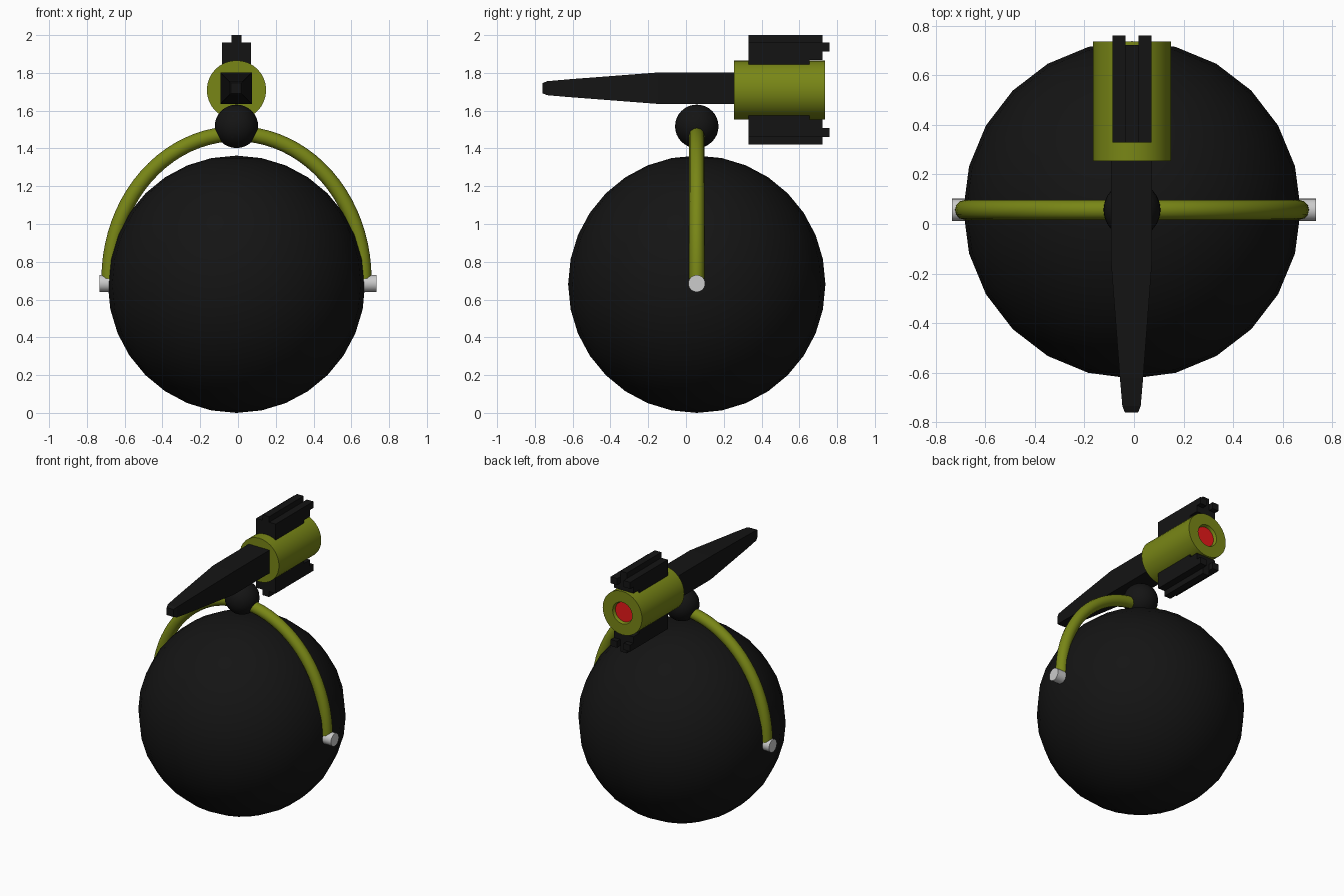
import bpy, bmesh, math
from mathutils import Matrix, Vector

if "Cube" in bpy.data.objects:
    bpy.data.objects.remove(bpy.data.objects["Cube"])

CX, CY = -0.008, 0.057        # centre of ball and arch
GZ = 1.71                     # axis height of the upper unit


def material(name, rgb):
    m = bpy.data.materials.new(name)
    m.diffuse_color = (*rgb, 1)
    m.use_nodes = True
    m.node_tree.nodes["Principled BSDF"].inputs["Base Color"].default_value = m.diffuse_color
    return m


BLACK = material("black", (0.007, 0.007, 0.007))
OLIVE = material("olive", (0.19, 0.24, 0.008))
RED = material("red", (0.8, 0.01, 0.01))


def finish(bm, name, mat=None, smooth=None):
    bmesh.ops.recalc_face_normals(bm, faces=bm.faces)
    me = bpy.data.meshes.new(name)
    bm.to_mesh(me)
    bm.free()
    ob = bpy.data.objects.new(name, me)
    bpy.context.collection.objects.link(ob)
    if mat:
        me.materials.append(mat)
    if smooth:
        bpy.ops.object.select_all(action='DESELECT')
        ob.select_set(True)
        bpy.context.view_layer.objects.active = ob
        bpy.ops.object.shade_smooth_by_angle(angle=math.radians(smooth))
    return ob


def ball(name, loc, r):
    bm = bmesh.new()
    bmesh.ops.create_uvsphere(bm, u_segments=24, v_segments=16, radius=r,
                              matrix=Matrix.Translation(loc))
    return finish(bm, name, BLACK, 40)


def loft(name, sections, sides, centre, mat, turn=0, smooth=None, cap_end=True):
    """Skin regular polygons of (y, radius) along the y axis."""
    bm = bmesh.new()
    rings = []
    for y, r in sections:
        rings.append([bm.verts.new((centre[0] + r * math.cos(a), y, centre[1] + r * math.sin(a)))
                      for a in (turn + 2 * math.pi * i / sides for i in range(sides))])
    for a, b in zip(rings, rings[1:]):
        for i in range(sides):
            j = (i + 1) % sides
            bm.faces.new((a[i], a[j], b[j], b[i]))
    bm.faces.new(rings[0])
    if cap_end:
        bm.faces.new(rings[-1])
    return finish(bm, name, mat, smooth)


# Large ball, joint ball
ball("large_ball", (CX, CY, 0.681), 0.681)
ball("joint_ball", (CX, CY, 1.517), 0.115)

# Axle through the large ball
bm = bmesh.new()
bmesh.ops.create_cone(bm, cap_ends=True, segments=24, radius1=0.045, radius2=0.045, depth=1.468,
                      matrix=Matrix.Translation((0, CY, 0.685)) @ Matrix.Rotation(math.pi / 2, 4, 'Y'))
finish(bm, "axle", None, 40)

# Tubular arch from axle end to axle end
cu = bpy.data.curves.new("arch", 'CURVE')
cu.dimensions = '3D'
cu.bevel_depth = 0.04
cu.bevel_resolution = 4
cu.use_fill_caps = True
sp = cu.splines.new('POLY')
N = 40
sp.points.add(N)
for i, p in enumerate(sp.points):
    a = math.pi * i / N
    p.co = (CX + 0.675 * math.cos(a), CY, 0.71 + 0.768 * math.sin(a), 1)
arch = bpy.data.objects.new("arch", cu)
bpy.context.collection.objects.link(arch)
bpy.ops.object.select_all(action='DESELECT')
arch.select_set(True)
bpy.context.view_layer.objects.active = arch
bpy.ops.object.convert(target='MESH')
arch = bpy.context.object
arch.data.materials.clear()
arch.data.materials.append(OLIVE)
bpy.ops.object.shade_smooth_by_angle(angle=math.radians(40))

# Tapered square spike
S2 = math.sqrt(2)
loft("spike", [(y, h * S2) for y, h in
               ((-0.76, 0.027), (-0.735, 0.037), (-0.62, 0.047), (-0.15, 0.083), (0.27, 0.083))],
     4, (CX - 0.002, 1.719), BLACK, math.pi / 4)

# Drum with a shallow recess and red lens at the back
loft("drum", [(0.255, 0.157), (0.737, 0.157), (0.737, 0.078), (0.715, 0.07)],
     32, (CX, GZ - 0.001), OLIVE, 0, 30, cap_end=False)
loft("lens", [(0.70, 0.071), (0.716, 0.071)], 32, (CX, GZ - 0.001), RED, 0, 30)


# Rail blocks above and below the drum
def rail(name, s):
    bm = bmesh.new()
    # x, y and z ranges; z is measured from the drum axis
    boxes = [((-0.078, 0.078), (0.33, 0.655), (0.11, 0.25)),    # body
             ((-0.078, 0.078), (0.655, 0.723), (0.157, 0.25)),  # overhang
             ((-0.026, 0.026), (0.33, 0.723), (0.25, 0.29)),    # ridge
             ((-0.078, -0.026), (0.723, 0.76), (0.203, 0.25)),  # prongs
             ((0.026, 0.078), (0.723, 0.76), (0.203, 0.25))]
    for rng in boxes:
        c = Vector([(a + b) / 2 for a, b in rng])
        d = [b - a for a, b in rng]
        c = Vector((c.x + CX, c.y, GZ + s * c.z))
        bmesh.ops.create_cube(bm, size=1, matrix=Matrix.Translation(c) @ Matrix.Diagonal((*d, 1)))
    finish(bm, name, BLACK)


rail("top_rail", 1)
rail("bottom_rail", -1)
